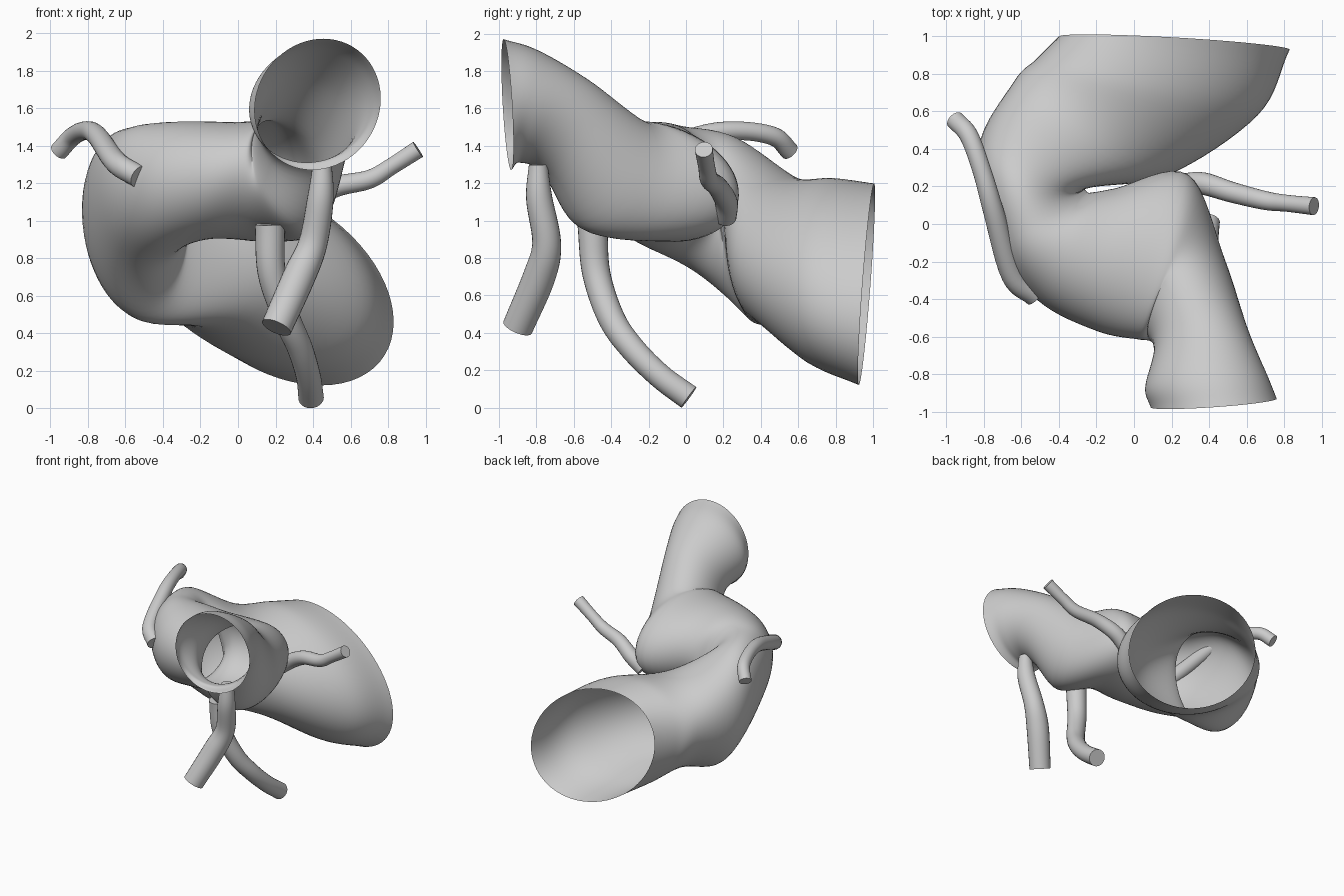
import bpy, bmesh, math
from mathutils import Vector

if "Cube" in bpy.data.objects:
    bpy.data.objects.remove(bpy.data.objects["Cube"])


def spline(rows, steps):
    """Catmull-Rom interpolation through rows of numbers."""
    p = [Vector(r) for r in rows]
    p = [2 * p[0] - p[1]] + p + [2 * p[-1] - p[-2]]
    out = []
    for i in range(1, len(p) - 2):
        a, b, c, d = p[i - 1:i + 3]
        for k in range(steps):
            t = k / steps
            out.append(0.5 * (2 * b + (c - a) * t + (2 * a - 5 * b + 4 * c - d) * t ** 2
                              + (3 * b - a - 3 * c + d) * t ** 3))
    return out + [p[-2]]


def loft(name, sections, sides, cap):
    """Skin a list of (centre, side vector, up vector) ellipses."""
    bm = bmesh.new()
    rings = []
    for c, a, b in sections:
        angles = [2 * math.pi * i / sides for i in range(sides)]
        rings.append([bm.verts.new(c + a * math.cos(t) + b * math.sin(t)) for t in angles])
    for r, s in zip(rings, rings[1:]):
        for i in range(sides):
            j = (i + 1) % sides
            bm.faces.new((r[i], s[i], s[j], r[j]))
    if cap:
        bm.faces.new(rings[0])
        bm.faces.new(rings[-1])
        bmesh.ops.recalc_face_normals(bm, faces=bm.faces)
    me = bpy.data.meshes.new(name)
    bm.to_mesh(me)
    bm.free()
    ob = bpy.data.objects.new(name, me)
    bpy.context.collection.objects.link(ob)
    bpy.ops.object.select_all(action='DESELECT')
    ob.select_set(True)
    bpy.context.view_layer.objects.active = ob
    bpy.ops.object.shade_smooth_by_angle(angle=math.radians(40))
    return ob


def branch(name, rows):
    """Round capped vessel through (x, y, z, radius) points."""
    pts = spline(rows, 7)
    pos = [p.to_3d() for p in pts]
    secs, a = [], None
    for i, c in enumerate(pos):
        d = (pos[min(i + 1, len(pos) - 1)] - pos[max(i - 1, 0)]).normalized()
        a = d.orthogonal() if a is None else a - d * a.dot(d)
        a = a.normalized()
        secs.append((c, a * pts[i][3], d.cross(a) * pts[i][3]))
    loft(name, secs, 24, True)


# Main twisted vessel, open at both ends: centre, side vector, up vector
main = [
    (.425, -.955, 1.62, .335, .025, 0, .03, -.02, .35),
    (.385, -.84, 1.61, .325, .03, 0, .02, .05, .30),
    (.36, -.64, 1.50, .255, .05, 0, 0, .12, .25),
    (.285, -.40, 1.25, .20, .21, -.07, -.05, .14, .30),
    (.155, -.175, 1.21, .13, .44, -.09, .01, .03, .31),
    (-.15, -.19, 1.215, .05, .38, -.02, 0, 0, .312),
    (-.36, -.12, 1.18, .15, .29, -.02, 0, 0, .345),
    (-.49, .03, 1.11, .24, .14, -.06, 0, -.03, .39),
    (-.53, .30, .96, .30, -.09, -.10, .01, -.07, .48),
    (-.23, .51, .83, .41, -.25, -.08, -.02, -.02, .40),
    (.07, .73, .73, .59, -.15, -.15, 0, .01, .475),
    (.215, .965, .66, .615, -.035, -.20, 0, .03, .50),
]
loft("main_vessel", [(Vector(s[0:3]), Vector(s[3:6]), Vector(s[6:9])) for s in spline(main, 8)],
     64, False)

# Four small side branches
branch("left_branch", [
    (-.53, -.38, 1.235, .06), (-.65, -.27, 1.31, .06), (-.75, .07, 1.45, .055),
    (-.81, .28, 1.48, .05), (-.88, .47, 1.45, .05), (-.955, .555, 1.37, .05)])
branch("right_branch", [
    (.26, .21, 1.02, .06), (.37, .215, 1.10, .06), (.52, .17, 1.18, .055),
    (.70, .125, 1.22, .05), (.82, .11, 1.29, .045), (.96, .095, 1.38, .048)])
branch("front_branch", [
    (.45, -.79, 1.30, .05), (.44, -.785, 1.12, .07), (.40, -.745, .88, .077),
    (.325, -.785, .70, .087), (.205, -.90, .43, .083)])
branch("lower_branch", [
    (.17, -.50, .98, .08), (.18, -.48, .72, .075), (.26, -.40, .48, .072),
    (.33, -.29, .32, .068), (.375, -.14, .17, .066), (.39, .015, .055, .068)])
